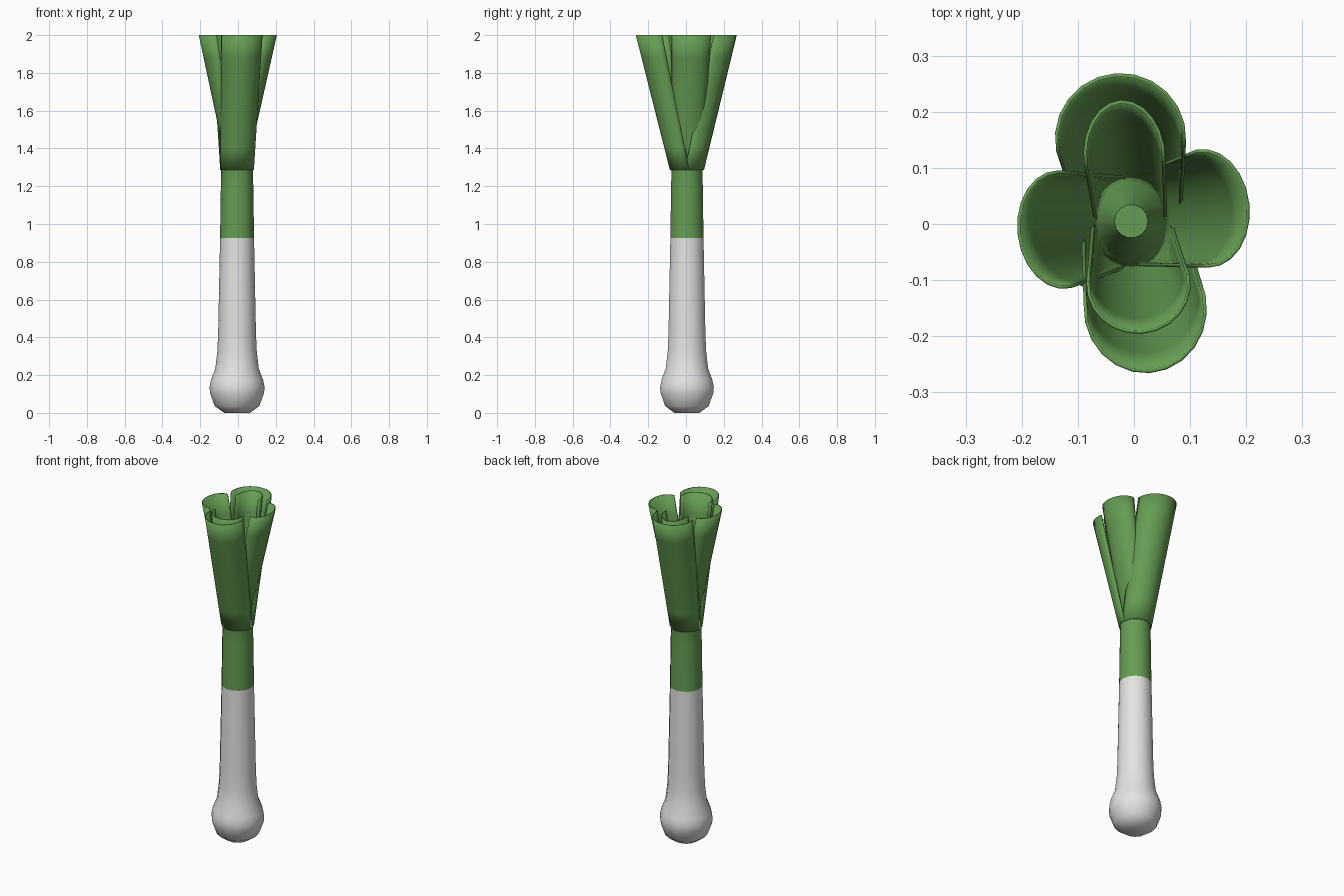
import bpy, bmesh, math

old = bpy.data.objects.get("Cube")
if old:
    bpy.data.objects.remove(old, do_unlink=True)


def material(name, color):
    mat = bpy.data.materials.new(name)
    mat.use_nodes = True
    mat.diffuse_color = (*color, 1)
    mat.node_tree.nodes["Principled BSDF"].inputs["Base Color"].default_value = (*color, 1)
    return mat


GREEN = material("leaf green", (0.13, 0.335, 0.085))
WHITE = material("shank white", (0.77, 0.78, 0.75))
AXIS = (-0.005, 0.005)
BASE_Z, TOP_Z = 1.285, 2.0


def finish(name, bm, mat, angle=50):
    mesh = bpy.data.meshes.new(name)
    bm.to_mesh(mesh)
    bm.free()
    mesh.materials.append(mat)
    obj = bpy.data.objects.new(name, mesh)
    bpy.context.collection.objects.link(obj)
    bpy.ops.object.select_all(action="DESELECT")
    obj.select_set(True)
    bpy.context.view_layer.objects.active = obj
    bpy.ops.object.shade_smooth_by_angle(angle=math.radians(angle))
    return obj


def bridge(bm, rings, closed):
    count = len(rings[0])
    for low, high in zip(rings, rings[1:]):
        for i in range(count if closed else count - 1):
            j = (i + 1) % count
            bm.faces.new((low[i], low[j], high[j], high[i]))


def lathe(name, profile, mat, sides=14, bottom=False, top=False):
    """Turn (radius, height) points around the plant's axis."""
    bm = bmesh.new()
    rings = []
    for r, z in profile:
        turns = [math.tau * i / sides for i in range(sides)]
        rings.append([bm.verts.new((AXIS[0] + r * math.cos(a), AXIS[1] + r * math.sin(a), z))
                      for a in turns])
    bridge(bm, rings, True)
    if bottom:
        bm.faces.new(rings[0][::-1])
    if top:
        bm.faces.new(rings[-1])
    return finish(name, bm, mat)


def leaf(name, heading, base, tip_center, tip, span=195, twist=0, steps=6, segments=12):
    """Loft an open trough from a half ring at the stem to a wider arc at the tip.
    base and tip are (half width, depth) of the arc."""
    bm = bmesh.new()
    h = math.radians(heading)
    rings = []
    for s in range(steps + 1):
        t = s / steps
        cx = AXIS[0] + (tip_center[0] - AXIS[0]) * t
        cy = AXIS[1] + (tip_center[1] - AXIS[1]) * t
        width = base[0] + (tip[0] - base[0]) * t
        depth = base[1] + (tip[1] - base[1]) * t
        turn = h + math.radians(twist) * t
        ring = []
        for i in range(segments + 1):
            a = math.radians(span) * (i / segments - 0.5)
            u, v = depth * math.cos(a), width * math.sin(a)
            ring.append(bm.verts.new((cx + u * math.cos(turn) - v * math.sin(turn),
                                      cy + u * math.sin(turn) + v * math.cos(turn),
                                      BASE_Z + (TOP_Z - BASE_Z) * t)))
        rings.append(ring)
    bridge(bm, rings, False)
    obj = finish(name, bm, GREEN)
    thick = obj.modifiers.new("thickness", "SOLIDIFY")
    thick.thickness = 0.006
    thick.offset = -1
    return obj


# White bulb and shank
lathe("bulb_and_shank", [(0.068, 0), (0.118, 0.036), (0.143, 0.105), (0.146, 0.135),
                         (0.138, 0.175), (0.115, 0.235), (0.104, 0.33), (0.1, 0.43),
                         (0.09, 0.925)], WHITE, bottom=True)

# Green stem and the tapered core between the leaves
lathe("green_stem", [(0.09, 0.925), (0.086, 1.2), (0.084, 1.275), (0.088, 1.3)], GREEN)
lathe("leaf_core", [(0.084, 1.28), (0.065, 1.34), (0.03, 1.5)], GREEN, top=True)

# Outer pair of leaves, front and back
leaf("outer_front_leaf", -90, (0.09, 0.09), (0.02, -0.15), (0.11, 0.116), twist=4)
leaf("outer_back_leaf", 90, (0.09, 0.09), (-0.024, 0.153), (0.117, 0.116), twist=4)

# Side leaves
leaf("left_leaf", 0, (0.08, 0.05), (0.128, 0.028), (0.106, 0.078), twist=6, span=190)
leaf("right_leaf", 180, (0.08, 0.05), (-0.13, -0.01), (0.106, 0.078), twist=6, span=190)

# Inner pair of leaves
leaf("inner_front_leaf", -90, (0.07, 0.07), (0.008, -0.108), (0.093, 0.088), twist=4)
leaf("inner_back_leaf", 90, (0.065, 0.065), (-0.017, 0.12), (0.073, 0.101), twist=4)
